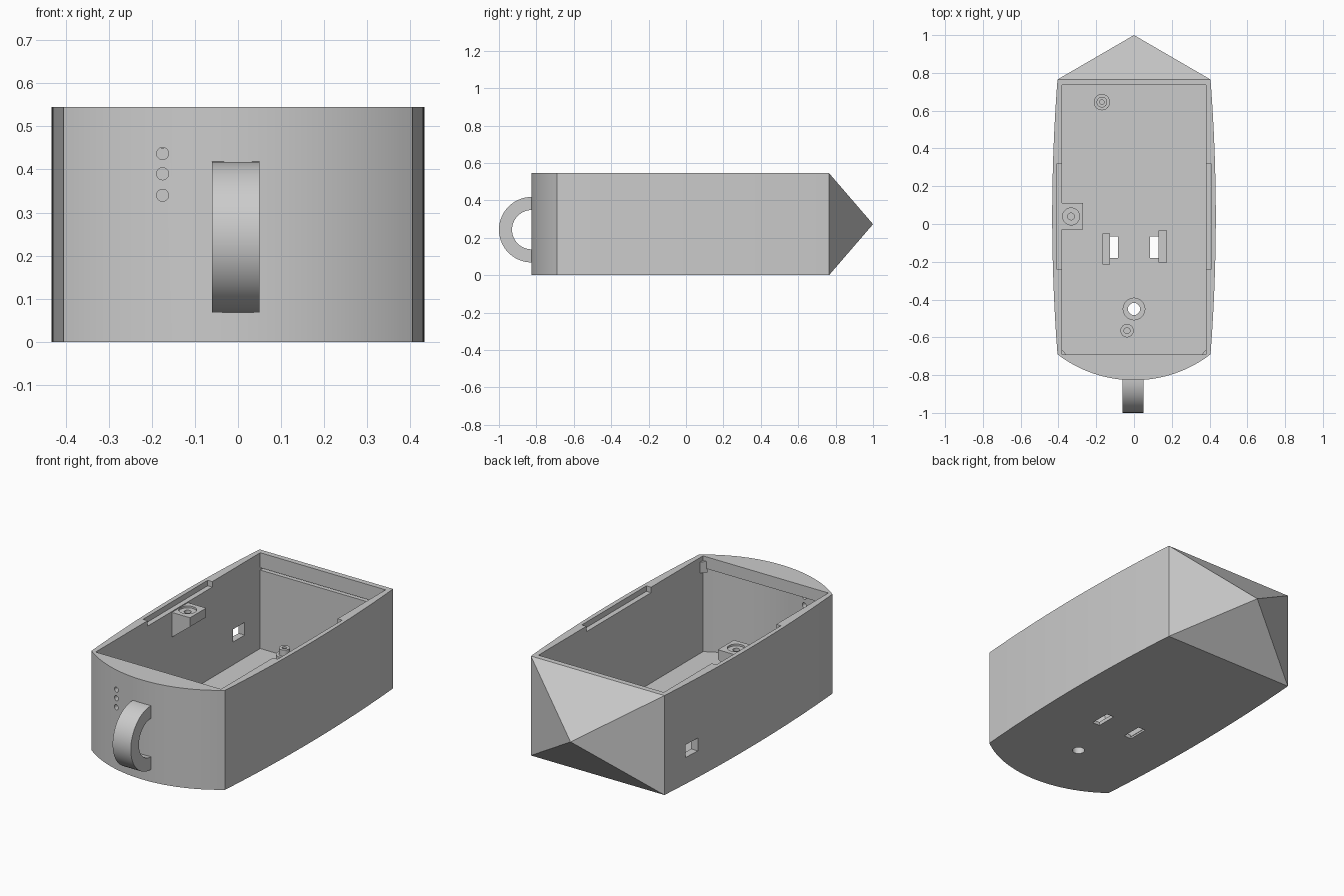
import bpy, bmesh, math
from mathutils import Vector, Matrix

cube = bpy.data.objects.get("Cube")
if cube:
    bpy.data.objects.remove(cube, do_unlink=True)

grey = bpy.data.materials.new("plain grey")
grey.use_nodes = True
COLOUR = (0.6, 0.6, 0.6, 1)
grey.diffuse_color = COLOUR
grey.node_tree.nodes["Principled BSDF"].inputs["Base Color"].default_value = COLOUR

HEIGHT, BACK, FRONT, HALF = 0.545, 0.765, -0.69, 0.405
INNER, INNER_BACK, FLOOR = 0.38, 0.735, 0.02


def finish(name, bm):
    bmesh.ops.recalc_face_normals(bm, faces=bm.faces)
    mesh = bpy.data.meshes.new(name)
    bm.to_mesh(mesh)
    bm.free()
    mesh.materials.append(grey)
    ob = bpy.data.objects.new(name, mesh)
    bpy.context.collection.objects.link(ob)
    return ob


def prism_mesh(outline, low, high):
    bm = bmesh.new()
    face = bm.faces.new([bm.verts.new((x, y, low)) for x, y in outline])
    top = bmesh.ops.extrude_face_region(bm, geom=[face])["geom"]
    verts = [v for v in top if isinstance(v, bmesh.types.BMVert)]
    bmesh.ops.translate(bm, verts=verts, vec=(0, 0, high - low))
    bmesh.ops.recalc_face_normals(bm, faces=bm.faces)
    return bm


def prism(name, outline, low, high):
    return finish(name, prism_mesh(outline, low, high))


def box(name, x0, x1, y0, y1, z0, z1):
    return prism(name, [(x0, y0), (x1, y0), (x1, y1), (x0, y1)], z0, z1)


def disc(x, y, r, n=32):
    return [(x + r * math.cos(math.tau * i / n), y + r * math.sin(math.tau * i / n))
            for i in range(n)]


def bow(start, end, rise, n=24):
    """Circular arc bulging to the right of the line from start to end."""
    a, b = Vector(start), Vector(end)
    half = (b - a).length / 2
    along = (b - a).normalized()
    out = Vector((along.y, -along.x))
    radius = (half * half + rise * rise) / (2 * rise)
    centre = (a + b) / 2 + out * (rise - radius)
    sweep = math.asin(half / radius)
    return [tuple(centre + radius * (math.cos(t) * out + math.sin(t) * along))
            for t in (sweep * (2 * i / n - 1) for i in range(n + 1))]


def boolean(target, other, operation="DIFFERENCE"):
    other.hide_render = True
    mod = target.modifiers.new("boolean", "BOOLEAN")
    mod.operation, mod.solver, mod.object = operation, "EXACT", other
    bpy.context.view_layer.objects.active = target
    bpy.ops.object.modifier_apply(modifier=mod.name)
    bpy.data.objects.remove(other, do_unlink=True)


def smooth(ob):
    bpy.ops.object.select_all(action="DESELECT")
    ob.select_set(True)
    bpy.context.view_layer.objects.active = ob
    bpy.ops.object.shade_smooth_by_angle(angle=math.radians(25))


# Outer body: bowed front and sides, with the back face drawn out to a point
right = bow((HALF, FRONT), (HALF, BACK), 0.028)
left = bow((-HALF, BACK), (-HALF, FRONT), 0.028)
front = bow((-HALF, FRONT), (HALF, FRONT), 0.137, 32)
bm = prism_mesh(front[:-1] + right + left[:-1], 0, HEIGHT)
bm.faces.ensure_lookup_table()
back_face = max(bm.faces, key=lambda f: f.calc_center_median().y)
tip = bmesh.ops.poke(bm, faces=[back_face])["verts"][0]
tip.co = (0, 1, HEIGHT / 2)
body = finish("body_shell", bm)

# Cavity with a curved front wall below a straight front lip
inner_front = bow((-INNER, FRONT), (INNER, FRONT), 0.105, 32)
boolean(body, prism("cavity", inner_front + [(INNER, INNER_BACK), (-INNER, INNER_BACK)],
                    FLOOR, 0.48))
boolean(body, box("opening", -INNER, INNER, FRONT, INNER_BACK, 0.4, 0.6))
boolean(body, box("back_groove", -INNER, INNER, 0.7, BACK, 0.45, 0.463))

# Lid notches in both side walls
for s in (-1, 1):
    xs = sorted((s * 0.35, s * 0.408))
    boolean(body, box("lid_notch", *xs, -0.24, 0.32, 0.515, 0.6))

# Square port in the right wall, floor slots and floor hole
boolean(body, box("side_port", -0.5, -0.35, 0.5, 0.6, 0.145, 0.215))
for s in (-1, 1):
    xs = sorted((s * 0.085, s * 0.13))
    boolean(body, box("floor_slot", *xs, -0.18, -0.065, -0.1, 0.1))
boolean(body, prism("floor_hole", disc(0, -0.45, 0.032), -0.1, 0.1))

# Three indicator holes through the front wall
for z in (0.34, 0.39, 0.437):
    hole = prism("indicator_hole", disc(-0.175, -z, 0.014), 0.6, 0.9)
    hole.data.transform(Matrix.Rotation(math.pi / 2, 4, "X"))
    hole.data.transform(Matrix.Scale(-1, 4, (0, 0, 1)))
    hole.data.flip_normals()
    # keep the hole in the front wall whichever way it was turned
    if hole.data.vertices[0].co.z < 0:
        hole.data.transform(Matrix.Scale(-1, 4, (0, 0, 1)))
        hole.data.flip_normals()
    boolean(body, hole)
smooth(body)

# Half-ring handle on the front
ring = [(0.175 * math.sin(a), 0.175 * math.cos(a))
        for a in (math.pi * i / 32 for i in range(33))]
ring = [(0.02 * -1, 0.175)] + ring + [(-0.02, -0.175)]
inner = [(0.105 * math.sin(a), 0.105 * math.cos(a))
         for a in (math.pi * i / 32 for i in range(32, -1, -1))]
ring += [(-0.02, -0.105)] + inner + [(-0.02, 0.105)]
handle = prism("front_handle", ring, -0.06, 0.05)
for v in handle.data.vertices:
    out, up, across = v.co
    v.co = (across, -0.825 - out, 0.243 + up)
bm = bmesh.new()
bm.from_mesh(handle.data)
bmesh.ops.recalc_face_normals(bm, faces=bm.faces)
bm.to_mesh(handle.data)
bm.free()
smooth(handle)

# Screw block on the right wall, with a sloping underside
block = box("screw_block", -0.385, -0.27, -0.03, 0.11, 0.37, 0.51)
for v in block.data.vertices:
    if v.co.x > -0.3 and v.co.z < 0.4:
        v.co.z = 0.46
boolean(block, prism("screw_recess", disc(-0.333, 0.04, 0.045), 0.5, 0.6))
boolean(block, prism("screw_hole", disc(-0.333, 0.04, 0.018), 0.45, 0.6))
smooth(block)


# Stepped screw posts and the collar around the floor hole
def post(name, x, y, steps, bore):
    ob = prism(name, disc(x, y, steps[0][0]), 0.01, steps[0][1])
    for r, top in steps[1:]:
        boolean(ob, prism("step", disc(x, y, r), 0.015, top), "UNION")
    boolean(ob, prism("bore", disc(x, y, bore), -0.1, 0.3))
    smooth(ob)


post("rear_post", -0.17, 0.645, [(0.043, 0.08), (0.028, 0.115)], 0.012)
post("front_post", -0.037, -0.565, [(0.035, 0.08)], 0.016)
post("hole_collar", 0, -0.45, [(0.06, 0.05)], 0.032)

# Upright clips beside the floor slots
box("right_clip", -0.167, -0.127, -0.215, -0.05, 0.01, 0.08)
box("left_clip", 0.13, 0.175, -0.205, -0.035, 0.01, 0.08)

# Small corner gussets under the front lip
for side, s in (("right", -1), ("left", 1)):
    prism(side + "_corner_gusset", [(s * (INNER + 0.005), FRONT - 0.005),
                                    (s * (INNER + 0.005), FRONT + 0.03),
                                    (s * (INNER - 0.025), FRONT - 0.005)], 0.46, 0.52)
